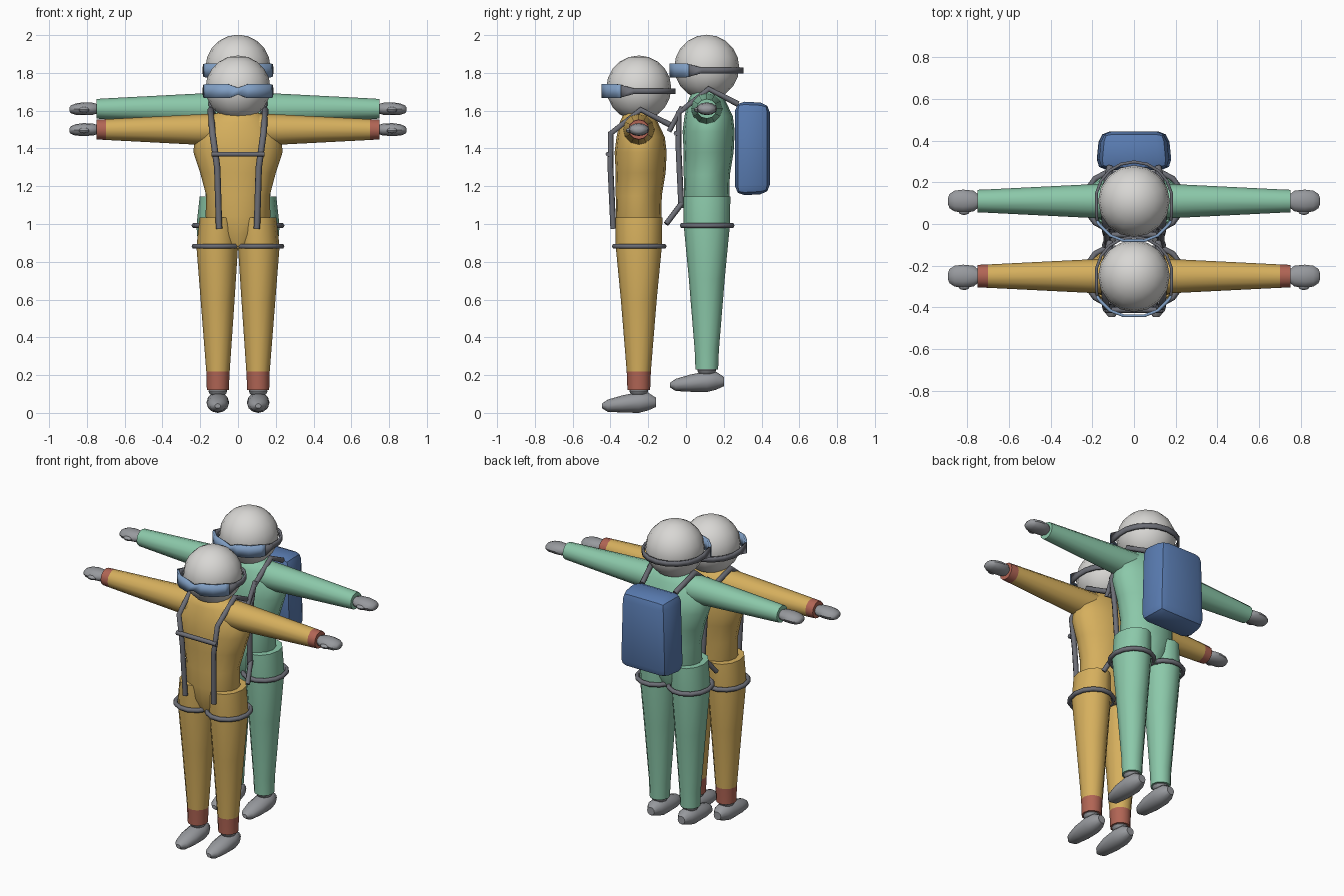
import bpy, bmesh
from math import sin, cos, pi, radians
from mathutils import Vector

if "Cube" in bpy.data.objects:
    bpy.data.objects.remove(bpy.data.objects["Cube"], do_unlink=True)


def material(name, r, g, b):
    m = bpy.data.materials.new(name)
    m.use_nodes = True
    m.diffuse_color = (r, g, b, 1)
    m.node_tree.nodes["Principled BSDF"].inputs["Base Color"].default_value = (r, g, b, 1)
    return m


YELLOW = material("yellow suit", 0.67, 0.43, 0.11)
GREEN = material("green suit", 0.26, 0.58, 0.40)
RED = material("red cuff", 0.44, 0.13, 0.09)
GREY = material("grey glove and shoe", 0.31, 0.32, 0.34)
STRAP = material("dark strap", 0.15, 0.155, 0.18)
WHITE = material("pale helmet", 0.69, 0.68, 0.66)
LENS = material("blue lens", 0.22, 0.35, 0.56)
BLUE = material("blue pack", 0.10, 0.20, 0.44)


def finish(bm, name, mats, origin, angle=40):
    bmesh.ops.recalc_face_normals(bm, faces=bm.faces)
    me = bpy.data.meshes.new(name)
    bm.to_mesh(me)
    bm.free()
    for m in mats:
        me.materials.append(m)
    ob = bpy.data.objects.new(name, me)
    ob.location = origin
    bpy.context.collection.objects.link(ob)
    bpy.ops.object.select_all(action="DESELECT")
    ob.select_set(True)
    bpy.context.view_layer.objects.active = ob
    bpy.ops.object.shade_smooth_by_angle(angle=radians(angle))
    return ob


def loft(name, axis, sections, mats, origin, side=1, sides=12, bands=None):
    """Skin elliptical sections (t, centre a, centre b, radius a, radius b) along an axis."""
    bm = bmesh.new()
    rings = []
    for t, ca, cb, ra, rb in sections:
        ring = []
        for i in range(sides):
            w = 2 * pi * i / sides
            a, b = ca + ra * cos(w), cb + rb * sin(w)
            p = {"x": (t, a, b), "y": (a, t, b), "z": (a, b, t)}[axis]
            ring.append(bm.verts.new((p[0] * side, p[1], p[2])))
        rings.append(ring)
    for k, (lo, hi) in enumerate(zip(rings, rings[1:])):
        for i in range(sides):
            j = (i + 1) % sides
            f = bm.faces.new((lo[i], lo[j], hi[j], hi[i]))
            f.material_index = bands[k] if bands else 0
    for ring, k in ((rings[0], 0), (rings[-1], -1)):
        f = bm.faces.new(ring)
        f.material_index = bands[k] if bands else 0
    return finish(bm, name, mats, origin)


def ball(name, centre, radii, mat, origin, u=16, v=10):
    bm = bmesh.new()
    bmesh.ops.create_uvsphere(bm, u_segments=u, v_segments=v, radius=1)
    bmesh.ops.scale(bm, vec=radii, verts=bm.verts)
    bmesh.ops.translate(bm, vec=centre, verts=bm.verts)
    return finish(bm, name, [mat], origin)


def webbing(name, points, origin, radius=0.015, cyclic=False):
    cu = bpy.data.curves.new(name, "CURVE")
    cu.dimensions = "3D"
    cu.bevel_depth = radius
    cu.bevel_resolution = 1
    cu.use_fill_caps = True
    sp = cu.splines.new("POLY")
    sp.points.add(len(points) - 1)
    for q, p in zip(sp.points, points):
        q.co = (*p, 1)
    sp.use_cyclic_u = cyclic
    cu.materials.append(STRAP)
    ob = bpy.data.objects.new(name, cu)
    ob.location = origin
    bpy.context.collection.objects.link(ob)


def band(name, outline, mat, origin):
    """Thin upright strip following (x, y, half height) points."""
    bm = bmesh.new()
    cols = [[bm.verts.new((x, y, 1.703 + s * h)) for s in (-1, 1)] for x, y, h in outline]
    for p, q in zip(cols, cols[1:]):
        bm.faces.new((p[0], q[0], q[1], p[1]))
    ob = finish(bm, name, [mat], origin, 25)
    mod = ob.modifiers.new("thickness", "SOLIDIFY")
    mod.thickness = 0.014
    mod.offset = 0


def mirrored(half):
    return [(-x, y, h) for x, y, h in reversed(half) if x > 0] + half


TORSO = [(0.87, 0, 0, 0.06, 0.08), (0.95, 0, 0, 0.13, 0.11), (1.04, 0, 0, 0.172, 0.12),
         (1.15, 0, 0, 0.168, 0.122), (1.27, 0, 0.01, 0.2, 0.132), (1.38, 0, 0.01, 0.236, 0.138),
         (1.46, 0, 0.01, 0.23, 0.128), (1.54, 0, 0, 0.17, 0.1), (1.585, 0, 0, 0.12, 0.08),
         (1.6, 0, 0, 0.06, 0.05)]
LEG = [(0.12, 0.107, 0, 0.058, 0.06), (0.22, 0.106, 0, 0.062, 0.064),
       (0.6, 0.108, 0, 0.09, 0.095), (0.88, 0.11, 0, 0.11, 0.122), (1.035, 0.105, 0, 0.098, 0.125)]
ARM = [(0.1, 0, 1.5, 0.085, 0.085), (0.22, 0, 1.5, 0.08, 0.08),
       (0.7, 0, 1.5, 0.056, 0.055), (0.75, 0, 1.5, 0.054, 0.052)]
HAND = [(0.745, 0, 1.5, 0.03, 0.025), (0.77, 0, 1.5, 0.05, 0.032), (0.82, 0, 1.5, 0.055, 0.034),
        (0.86, 0, 1.498, 0.05, 0.03), (0.885, 0, 1.497, 0.034, 0.02), (0.892, 0, 1.497, 0.015, 0.01)]
SHOE = [(-0.195, 0.107, 0.037, 0.015, 0.012), (-0.165, 0.107, 0.038, 0.042, 0.032),
        (-0.09, 0.107, 0.047, 0.058, 0.045), (0, 0.107, 0.055, 0.06, 0.055),
        (0.05, 0.107, 0.06, 0.05, 0.047), (0.09, 0.107, 0.056, 0.025, 0.025)]
GOGGLE = [(0, -0.19, 0.018), (0.05, -0.19, 0.037), (0.115, -0.165, 0.037),
          (0.165, -0.115, 0.037), (0.178, -0.095, 0.034)]


def person(tag, suit, cuff, origin):
    ball(tag + "helmet", (0, 0, 1.72), (0.172, 0.172, 0.172), WHITE, origin)
    loft(tag + "torso", "z", TORSO, [suit], origin, sides=16)

    # Goggles with a strap round the back of the helmet
    band(tag + "goggle_lens", mirrored(GOGGLE), LENS, origin)
    rear = [(0.183 * sin(w), -0.183 * cos(w) + 0.005, 0.015)
            for w in (radians(a) for a in range(80, 181, 20))]
    strap = [(0.178, -0.093, 0.033)] + rear
    band(tag + "goggle_strap", strap + [(-x, y, h) for x, y, h in reversed(strap[:-1])],
         STRAP, origin)

    for s, word in ((1, "left"), (-1, "right")):
        # Limbs, with cuffs on the end bands
        loft(tag + word + "_leg", "z", [(t, a * s, b, c, d) for t, a, b, c, d in LEG],
             [suit, cuff], origin, bands=[1, 0, 0, 0])
        loft(tag + word + "_arm", "x", ARM, [suit, cuff], origin, s, bands=[0, 0, 1])
        loft(tag + word + "_hand", "x", HAND, [GREY], origin, s)
        ball(tag + word + "_thumb", (0.815 * s, -0.045, 1.495), (0.03, 0.023, 0.015),
             GREY, origin, 8, 6)
        loft(tag + word + "_shoe", "y", [(t, a * s, b, c, d) for t, a, b, c, d in SHOE],
             [GREY], origin)
        ball(tag + word + "_ankle", (0.107 * s, 0, 0.115), (0.05, 0.05, 0.03), GREY, origin, 12, 6)

        # Shoulder and thigh harness
        webbing(tag + word + "_shoulder_strap",
                [(x * s, y, z) for x, y, z in
                 ((0.115, 0.165, 1.525), (0.145, 0.01, 1.605), (0.135, -0.148, 1.48),
                  (0.11, -0.15, 1.3), (0.1, -0.135, 0.975))], origin, 0.017)
        webbing(tag + word + "_thigh_strap",
                [(0.11 * s + 0.122 * cos(w), 0.002 + 0.135 * sin(w), 0.882)
                 for w in (2 * pi * i / 14 for i in range(14))], origin, 0.014, True)
    webbing(tag + "chest_strap", [(-0.14, -0.162, 1.37), (0.14, -0.162, 1.37)], origin, 0.014)


person("front_", YELLOW, RED, Vector((0, -0.25, 0)))
person("back_", GREEN, GREEN, Vector((0, 0.11, 0.11)))

# Links joining the two harnesses
for s, word in ((1, "left"), (-1, "right")):
    webbing(word + "_upper_link", [(0.13 * s, -0.09, 1.49), (0.135 * s, -0.02, 1.62)], (0, 0, 0))
    webbing(word + "_lower_link", [(0.105 * s, -0.022, 1.11), (0.14 * s, -0.105, 1.0)], (0, 0, 0))

# Rounded backpack, tapering towards its rear
bm = bmesh.new()
bmesh.ops.create_cube(bm, size=1)
bmesh.ops.scale(bm, vec=(0.37, 0.185, 0.5), verts=bm.verts)
for v in bm.verts:
    if v.co.y > 0:
        v.co.x *= 0.9
        v.co.z *= 0.96
    if v.co.z > 0:
        v.co.x *= 0.92
bmesh.ops.bevel(bm, geom=bm.edges[:], offset=0.05, segments=2, profile=0.5, affect="EDGES")
finish(bm, "backpack", [BLUE], (0, 0.352, 1.4))
